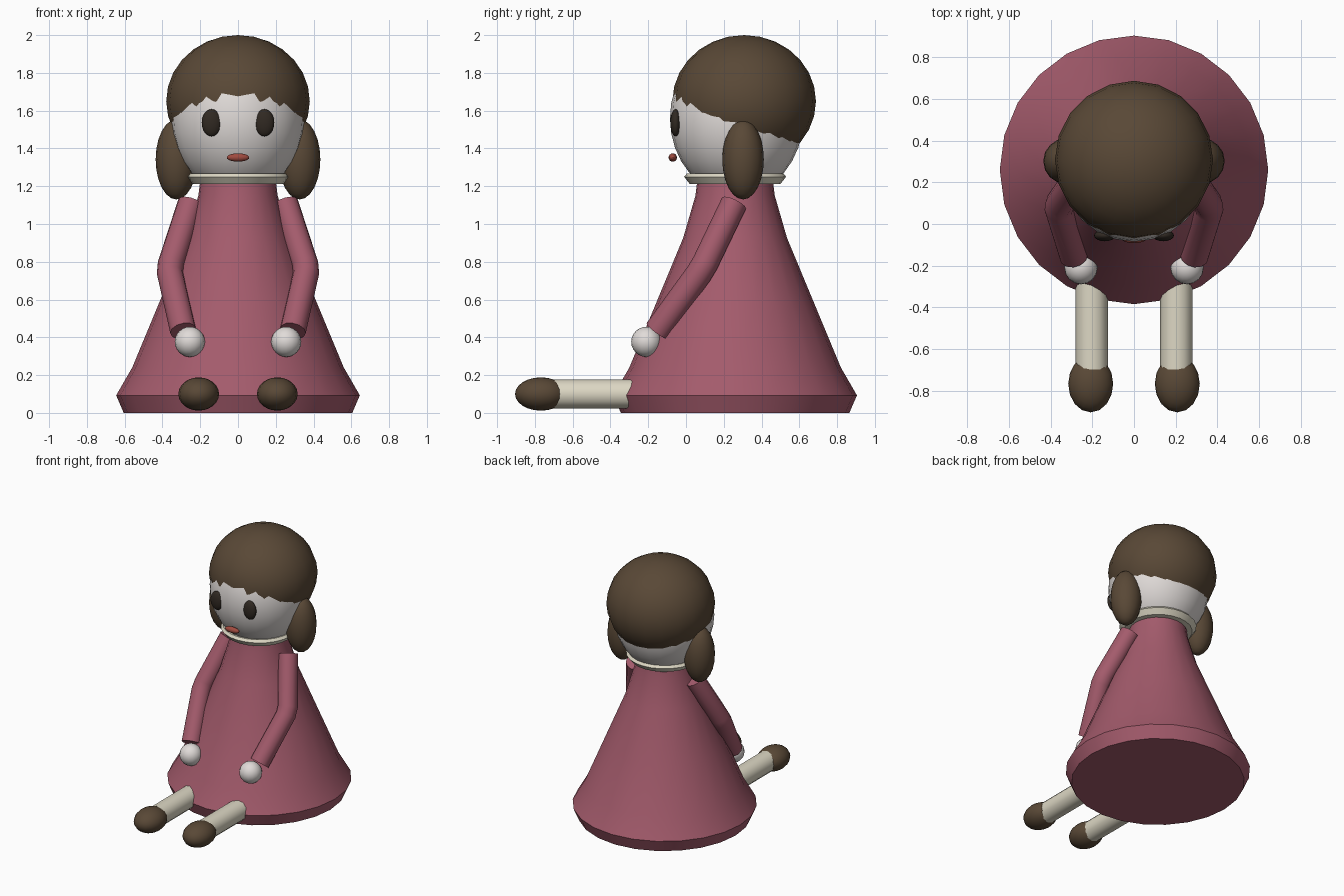
import bpy, bmesh, math
from mathutils import Vector

if "Cube" in bpy.data.objects:
    bpy.data.objects.remove(bpy.data.objects["Cube"])


def material(name, rgb):
    m = bpy.data.materials.new(name)
    m.diffuse_color = (*rgb, 1)
    m.use_nodes = True
    m.node_tree.nodes["Principled BSDF"].inputs["Base Color"].default_value = m.diffuse_color
    return m


ROSE = material("rose_cloth", (0.37, 0.105, 0.15))
BROWN = material("brown_yarn", (0.10, 0.065, 0.037))
CREAM = material("cream_cloth", (0.72, 0.68, 0.55))
SKIN = material("pale_skin", (0.75, 0.71, 0.69))
DARK = material("dark_bead", (0.03, 0.022, 0.016))
RED = material("red_thread", (0.35, 0.07, 0.05))


def finish(obj, name, mat, angle=50):
    obj.name = name
    obj.data.materials.append(mat)
    bpy.ops.object.select_all(action='DESELECT')
    obj.select_set(True)
    bpy.context.view_layer.objects.active = obj
    bpy.ops.object.shade_smooth_by_angle(angle=math.radians(angle))
    return obj


def ellipsoid(name, centre, radii, mat, segs=16, rings=12):
    bpy.ops.mesh.primitive_uv_sphere_add(segments=segs, ring_count=rings, radius=1, location=centre)
    obj = bpy.context.object
    obj.scale = radii
    bpy.ops.object.transform_apply(location=False, rotation=False, scale=True)
    return finish(obj, name, mat)


def lathe(name, profile, y, segs, mat, cap=True, angle=50):
    # revolve (radius, z) points around a vertical axis at the given y
    bm = bmesh.new()
    rings = []
    for r, z in profile:
        rings.append([bm.verts.new((r * math.cos(math.tau * i / segs),
                                    r * math.sin(math.tau * i / segs), z)) for i in range(segs)])
    pairs = list(zip(rings, rings[1:]))
    if not cap:
        pairs.append((rings[-1], rings[0]))
    for a, b in pairs:
        for i in range(segs):
            j = (i + 1) % segs
            bm.faces.new((a[i], a[j], b[j], b[i]))
    if cap:
        bm.faces.new(rings[0])
        bm.faces.new(rings[-1])
    bmesh.ops.recalc_face_normals(bm, faces=bm.faces)
    mesh = bpy.data.meshes.new(name)
    bm.to_mesh(mesh)
    bm.free()
    obj = bpy.data.objects.new(name, mesh)
    obj.location.y = y
    bpy.context.collection.objects.link(obj)
    return finish(obj, name, mat, angle)


def tube(name, points, radius, mat, resolution=4):
    # round tube along a path, closed at both ends
    curve = bpy.data.curves.new(name, 'CURVE')
    curve.dimensions = '3D'
    curve.bevel_depth = radius
    curve.bevel_resolution = resolution
    curve.use_fill_caps = True
    spline = curve.splines.new('POLY')
    spline.points.add(len(points) - 1)
    for p, co in zip(spline.points, points):
        p.co = (*co, 1)
    obj = bpy.data.objects.new(name, curve)
    bpy.context.collection.objects.link(obj)
    bpy.ops.object.select_all(action='DESELECT')
    obj.select_set(True)
    bpy.context.view_layer.objects.active = obj
    bpy.ops.object.convert(target='MESH')
    return finish(bpy.context.object, name, mat)


# Dress and flared collar
lathe("dress", [(0.605, 0), (0.645, 0.093), (0.56, 0.24), (0.42, 0.577),
                (0.275, 0.926), (0.21, 1.15), (0.2, 1.23)], 0.26, 24, ROSE)
lathe("collar", [(0.18, 1.21), (0.24, 1.212), (0.27, 1.25), (0.255, 1.268), (0.18, 1.255)],
      0.26, 24, CREAM, cap=False, angle=30)

# Head, hair cap and mouth
ellipsoid("head", (0, 0.268, 1.56), (0.353, 0.353, 0.41), SKIN, 24, 16)
ellipsoid("hair_cap", (0, 0.308, 1.65), (0.38, 0.38, 0.35), BROWN, 20, 14)
ellipsoid("mouth", (0, -0.07, 1.352), (0.06, 0.022, 0.022), RED)

# Paired parts, built on both sides
for side, s in (("left", 1), ("right", -1)):
    ellipsoid(f"{side}_eye", (s * 0.14, -0.055, 1.536), (0.052, 0.028, 0.072), DARK)
    ellipsoid(f"{side}_pigtail", (s * 0.326, 0.302, 1.342), (0.11, 0.11, 0.212), BROWN)
    tube(f"{side}_sleeve", [(s * 0.25, 0.254, 1.11), (s * 0.355, 0.10, 0.79),
                            (s * 0.36, 0.07, 0.74), (s * 0.29, -0.152, 0.434)], 0.07, ROSE)
    ellipsoid(f"{side}_hand", (s * 0.255, -0.21, 0.376), (0.08, 0.08, 0.08), SKIN)
    tube(f"{side}_leg", [(s * 0.205, 0.05, 0.1), (s * 0.203, -0.7, 0.1)], 0.078, CREAM)
    ellipsoid(f"{side}_shoe", (s * 0.208, -0.768, 0.1), (0.108, 0.137, 0.088), BROWN)
